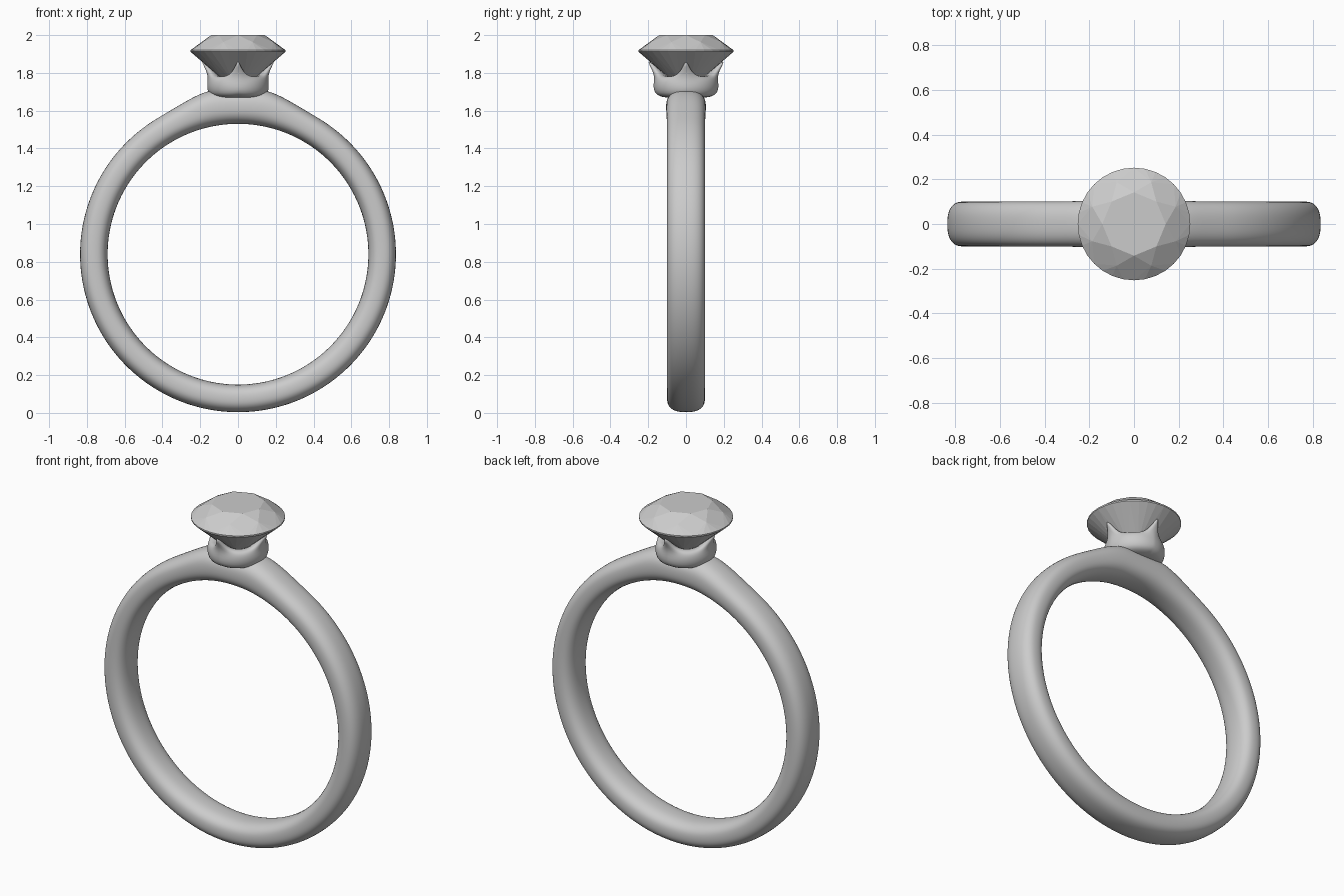
import bpy, bmesh
from math import sin, cos, pi, radians, exp, copysign

if "Cube" in bpy.data.objects:
    bpy.data.objects.remove(bpy.data.objects["Cube"])


def make_object(name, bm, smooth):
    bmesh.ops.recalc_face_normals(bm, faces=bm.faces[:])
    for f in bm.faces:
        f.smooth = smooth
    mesh = bpy.data.meshes.new(name)
    bm.to_mesh(mesh)
    bm.free()
    ob = bpy.data.objects.new(name, mesh)
    bpy.context.collection.objects.link(ob)
    return ob


def bridge(bm, a, b):
    n = len(a)
    for i in range(n):
        bm.faces.new((a[i], a[(i + 1) % n], b[(i + 1) % n], b[i]))


def fan(bm, ring, co):
    tip = bm.verts.new(co)
    for i in range(len(ring)):
        bm.faces.new((ring[i], ring[(i + 1) % len(ring)], tip))


# Band: rounded section swept round the finger hole, thickening at the shoulders
CENTRE, INNER = 0.842, 0.69
SHOULDER = [(0, 0.870), (6, 0.876), (9.8, 0.881), (13.2, 0.872), (20.7, 0.850),
            (25, 0.841), (29, 0.8375), (36, 0.837), (181, 0.837)]


def outer_radius(deg):
    for (a, ra), (b, rb) in zip(SHOULDER, SHOULDER[1:]):
        if deg <= b:
            return ra + (rb - ra) * (deg - a) / (b - a)


def power(v, e):
    return copysign(abs(v) ** e, v)


bm = bmesh.new()
STEPS, SIDES = 120, 28
rings = []
for i in range(STEPS):
    a = 360 * i / STEPS
    near = min(a, 360 - a)
    outer = outer_radius(near)
    mid, half = (outer + INNER) / 2, (outer - INNER) / 2
    wide = 0.101 + 0.005 * exp(-(near / 20) ** 4)
    ring = []
    for j in range(SIDES):
        t = 2 * pi * j / SIDES
        r = mid + half * power(cos(t), 0.8)
        y = wide * power(sin(t), 0.8)
        ring.append(bm.verts.new((r * sin(radians(a)), y, CENTRE + r * cos(radians(a)))))
    rings.append(ring)
for i in range(STEPS):
    bridge(bm, rings[i], rings[(i + 1) % STEPS])
band = make_object("band", bm, True)
band.modifiers.new("Smooth", 'SUBSURF').levels = 1
band.modifiers["Smooth"].render_levels = 1

# Seat: rounded cup whose scalloped rim rises into four pointed prongs
# each row: radius and height between prongs, radius and height at a prong
ROWS = [(0.06, 1.668, 0.06, 1.668), (0.11, 1.668, 0.11, 1.670),
        (0.145, 1.676, 0.145, 1.679), (0.163, 1.692, 0.167, 1.695),
        (0.171, 1.725, 0.174, 1.728), (0.168, 1.753, 0.168, 1.768),
        (0.162, 1.768, 0.173, 1.81), (0.150, 1.780, 0.214, 1.873),
        (0.120, 1.782, 0.198, 1.875), (0.085, 1.765, 0.085, 1.765),
        (0.04, 1.72, 0.04, 1.72)]
bm = bmesh.new()
N = 80
rings = []
for r0, z0, r1, z1 in ROWS:
    ring = []
    for i in range(N):
        a = 2 * pi * i / N
        d = abs((a + pi / 4) % (pi / 2) - pi / 4)
        w = exp(-d / 0.24) * (1 - d / (pi / 4))
        r, z = r0 + (r1 - r0) * w, z0 + (z1 - z0) * w
        ring.append(bm.verts.new((0.95 * r * cos(a), r * sin(a), z)))
    rings.append(ring)
for a, b in zip(rings, rings[1:]):
    bridge(bm, a, b)
fan(bm, rings[0], (0, 0, 1.668))
fan(bm, rings[-1], (0, 0, 1.70))
seat = make_object("seat", bm, True)
seat.modifiers.new("Smooth", 'SUBSURF').levels = 1
seat.modifiers["Smooth"].render_levels = 1

# Gem: flat-faceted round brilliant cut
bm = bmesh.new()


def gem_ring(n, r, z, turn=0.0):
    return [bm.verts.new((r * cos(2 * pi * (i + turn) / n),
                          r * sin(2 * pi * (i + turn) / n), z)) for i in range(n)]


table = gem_ring(8, 0.142, 2.0)
star = gem_ring(8, 0.202, 1.963, 0.5)
girdle_top = gem_ring(32, 0.252, 1.920)
girdle_low = gem_ring(32, 0.252, 1.912)
lower = gem_ring(8, 0.07, 1.752, 0.5)
culet = bm.verts.new((0, 0, 1.69))
bm.faces.new(table)
bridge(bm, girdle_top, girdle_low)
for k in range(8):
    n = (k + 1) % 8
    g = 4 * k
    bm.faces.new((table[k], star[k], table[n]))
    bm.faces.new((table[k], star[k - 1], girdle_top[g], star[k]))
    bm.faces.new((lower[k - 1], girdle_low[g], lower[k], culet))
    for s in range(4):
        h = (g + s + 1) % 32
        bm.faces.new((star[k], girdle_top[g + s], girdle_top[h]))
        bm.faces.new((lower[k], girdle_low[h], girdle_low[g + s]))
gem = make_object("gem", bm, False)

# Rest the band on the ground exactly
for ob in (band,):
    ob.location.z = -(CENTRE - 0.837 - 0.003)
